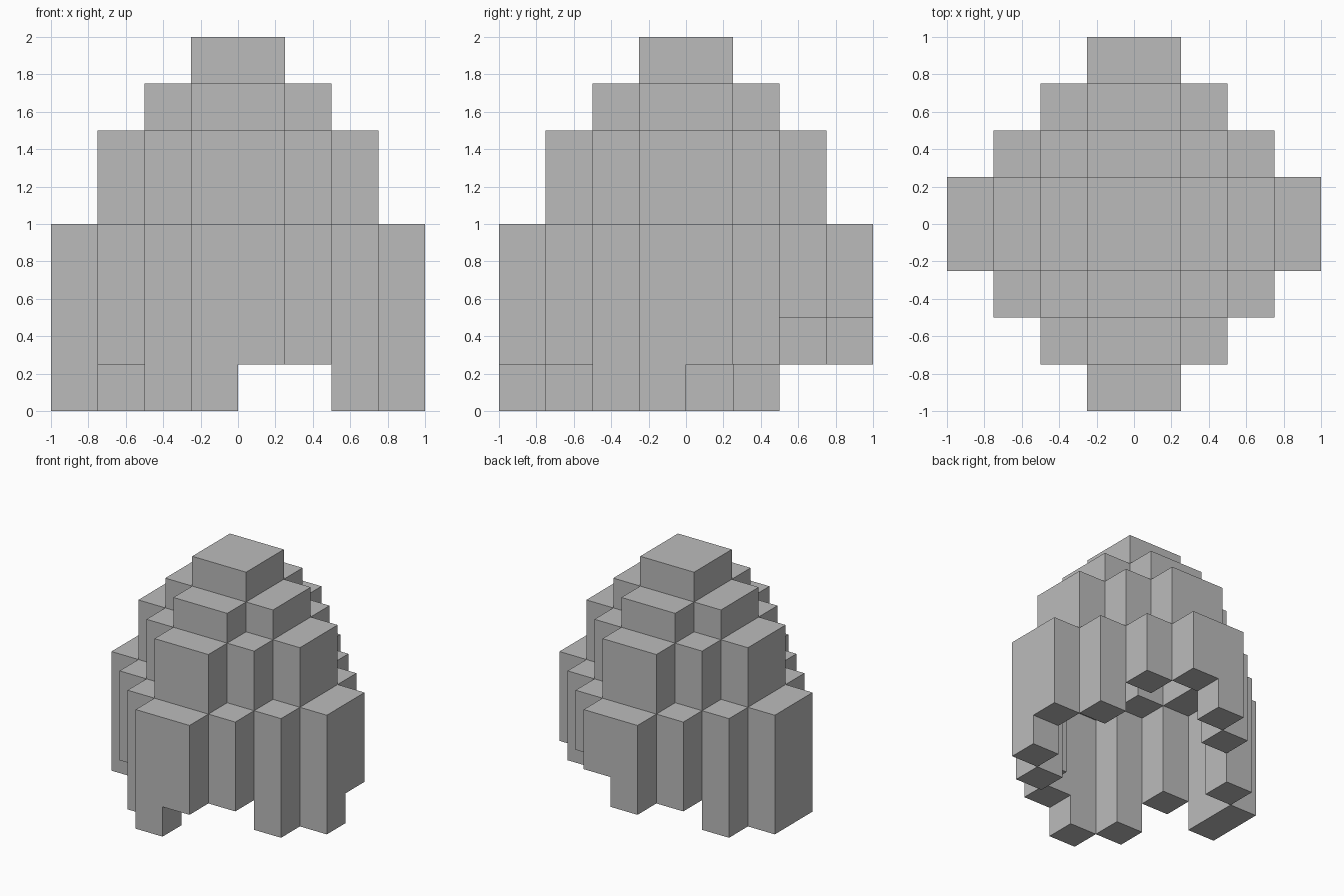
import bpy, bmesh, math
from mathutils import Matrix, Vector

cube = bpy.data.objects.get("Cube")
if cube:
    bpy.data.objects.remove(cube, do_unlink=True)

U = 0.25  # block size

grey = bpy.data.materials.new("plain grey")
grey.diffuse_color = (0.5, 0.5, 0.5, 1)
grey.use_nodes = True
grey.node_tree.nodes["Principled BSDF"].inputs["Base Color"].default_value = (0.5, 0.5, 0.5, 1)


def slab(bm, outline, y, depth, quarter):
    """Extrude an (x, z) outline from y to y + depth, turned by quarter turns."""
    face = bm.faces.new([bm.verts.new((x, y, z)) for x, z in outline])
    new = bmesh.ops.extrude_face_region(bm, geom=[face])["geom"]
    back = [v for v in new if isinstance(v, bmesh.types.BMVert)]
    bmesh.ops.translate(bm, verts=back, vec=Vector((0, depth, 0)))
    bmesh.ops.rotate(bm, verts=list(face.verts) + back, cent=(0, 0, 0),
                     matrix=Matrix.Rotation(quarter * math.pi / 2, 3, 'Z'))


def rect(x0, x1, z0, z1):
    return [(x0, z0), (x1, z0), (x1, z1), (x0, z1)]


def finish(name, bm):
    bmesh.ops.recalc_face_normals(bm, faces=bm.faces[:])
    mesh = bpy.data.meshes.new(name)
    bm.to_mesh(mesh)
    bm.free()
    mesh.materials.append(grey)
    bpy.context.collection.objects.link(bpy.data.objects.new(name, mesh))


def ring(name, r, top, bottoms):
    """Hollow diamond ring; bottoms holds, per side: left half, right half, corner columns."""
    bm = bmesh.new()
    for q, (left, right, *corners) in enumerate(bottoms):
        # Double-width middle wall, stepped where its halves differ
        outline = rect(-U, U, left, top)
        if left != right:
            outline = [(-U, left), (0, left), (0, right), (U, right), (U, top), (-U, top)]
        slab(bm, outline, -(r + 1) * U, U, q)
        # Single columns stepping diagonally to the next side
        for k, low in enumerate(corners, 1):
            slab(bm, rect(k * U, (k + 1) * U, low, top), -(r - k + 1) * U, U, q)
    finish(name, bm)


# Tall outer skirt with a ragged hem: front, +x side, back, -x side
ring("ragged_skirt", 3, 1.0, [(0, .25, .25, 0), (0, .25, .25, .5),
                              (.5, .25, .25, 0), (0, 0, .25, 0)])
# Stepped dome above the skirt
ring("shoulder_tier", 2, 1.5, [(1.0, 1.0, 1.0)] * 4)
ring("upper_tier", 1, 1.75, [(1.5, 1.5)] * 4)

# Square block on top
cap = bmesh.new()
slab(cap, rect(-U, U, 1.75, 2.0), -U, 2 * U, 0)
finish("top_block", cap)
